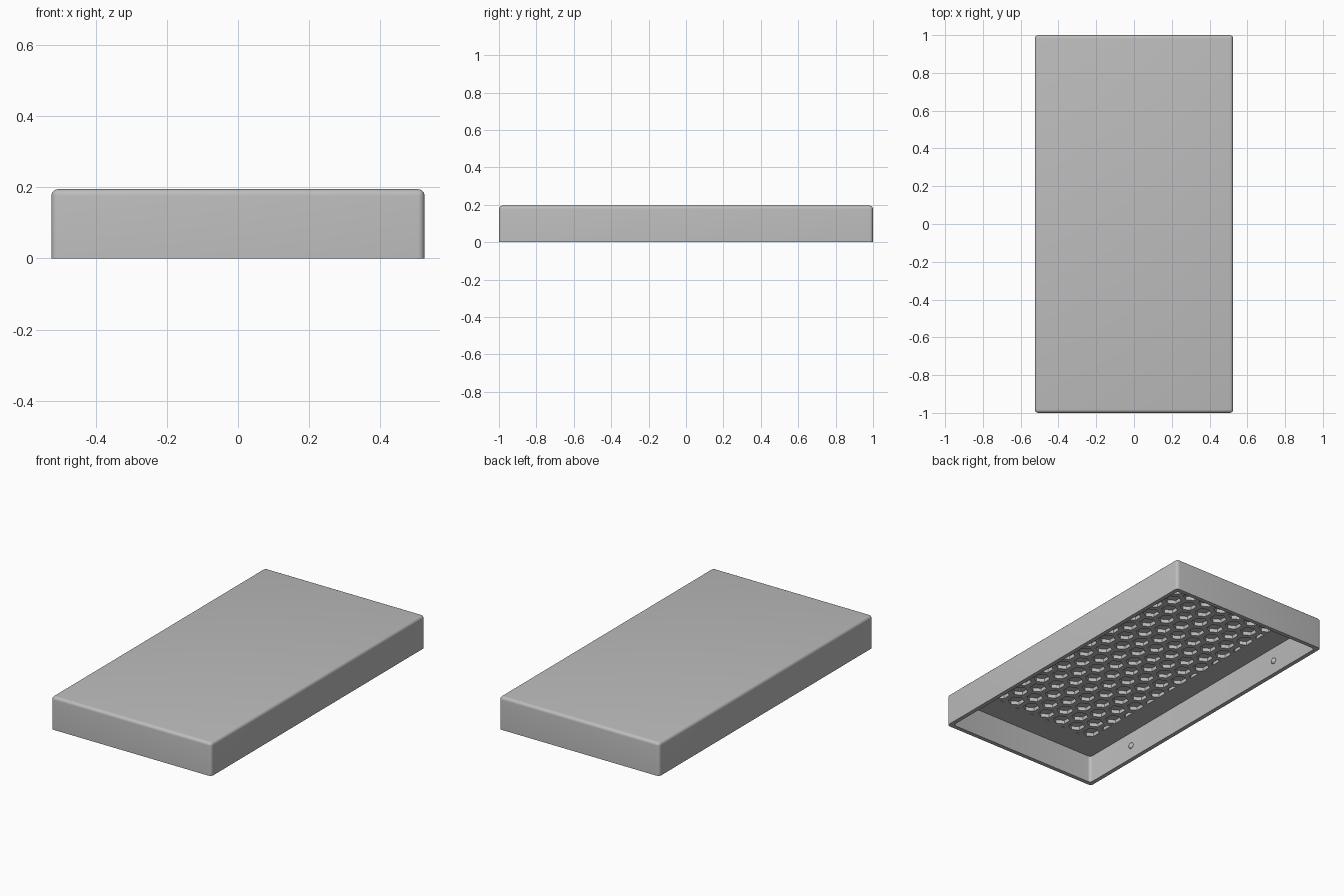
import bpy
import bmesh
from math import pi, sin, cos
from mathutils import Matrix

if "Cube" in bpy.data.objects:
    bpy.data.objects.remove(bpy.data.objects["Cube"], do_unlink=True)

HALF_X, HALF_Y, HEIGHT = 0.525, 1.0, 0.195
WALL, CEILING, ROUND = 0.025, 0.165, 0.018

grey = bpy.data.materials.new("plain_grey")
grey.use_nodes = True
grey.diffuse_color = (0.51, 0.51, 0.51, 1)
grey.node_tree.nodes["Principled BSDF"].inputs["Base Color"].default_value = grey.diffuse_color


def make_object(name, bm):
    bmesh.ops.recalc_face_normals(bm, faces=bm.faces)
    mesh = bpy.data.meshes.new(name)
    bm.to_mesh(mesh)
    bm.free()
    mesh.materials.append(grey)
    obj = bpy.data.objects.new(name, mesh)
    bpy.context.collection.objects.link(obj)
    return obj


def box(name, half_x, half_y, low, high, radius=0, round_top=False):
    """Box with rounded upright edges and, if asked, a rounded top rim."""
    bm = bmesh.new()
    place = Matrix.Translation((0, 0, (low + high) / 2)) @ Matrix.Diagonal(
        (2 * half_x, 2 * half_y, high - low, 1))
    bmesh.ops.create_cube(bm, size=1, matrix=place)
    if radius:
        middle = (low + high) / 2
        edges = [e for e in bm.edges
                 if abs(e.verts[0].co.z - e.verts[1].co.z) > 0.01
                 or (round_top and e.verts[0].co.z > middle)]
        bmesh.ops.bevel(bm, geom=edges, offset=radius, segments=5,
                        profile=0.5, affect='EDGES')
    return make_object(name, bm)


def hex_field(name, pitch, side, low, high):
    """Staggered rows of hexagonal prisms."""
    bm = bmesh.new()
    for row in range(-9, 10):
        shift = pitch / 2 if row % 2 else 0
        for col in range(-4, 4 if row % 2 else 5):
            cx, cy = col * pitch + shift, row * pitch * sin(pi / 3)
            ring = [bm.verts.new((cx + side * sin(k * pi / 3),
                                  cy + side * cos(k * pi / 3), low))
                    for k in range(6)]
            face = bm.faces.new(ring)
            grown = bmesh.ops.extrude_face_region(bm, geom=[face])["geom"]
            for v in grown:
                if isinstance(v, bmesh.types.BMVert):
                    v.co.z = high
    return make_object(name, bm)


def boolean(obj, other, operation):
    mod = obj.modifiers.new(operation.title(), 'BOOLEAN')
    mod.object = other
    mod.operation = operation
    mod.solver = 'EXACT'
    other.hide_render = True


def bake(obj):
    """Turn the modifier result into plain mesh."""
    bpy.context.view_layer.update()
    graph = bpy.context.evaluated_depsgraph_get()
    mesh = bpy.data.meshes.new_from_object(obj.evaluated_get(graph))
    obj.modifiers.clear()
    obj.data = mesh


def smooth(obj):
    bpy.ops.object.select_all(action='DESELECT')
    obj.select_set(True)
    bpy.context.view_layer.objects.active = obj
    bpy.ops.object.shade_smooth_by_angle(angle=0.6)


# Open-bottomed cover
cover = box("cover", HALF_X, HALF_Y, 0, HEIGHT, ROUND, True)
cavity = box("cavity_cutter", HALF_X - WALL, HALF_Y - WALL, -0.1, CEILING, ROUND)

# Honeycomb pockets under the ceiling, trimmed to a rectangle
pockets = hex_field("pocket_cutter", 0.11, 0.046, CEILING - 0.02, CEILING + 0.022)
trim = box("pocket_trim", 0.365, 0.82, 0, HEIGHT)
boolean(pockets, trim, 'INTERSECT')
bake(pockets)
boolean(cover, cavity, 'DIFFERENCE')
boolean(cover, pockets, 'DIFFERENCE')
bake(cover)
smooth(cover)
for helper in (cavity, pockets, trim):
    bpy.data.objects.remove(helper, do_unlink=True)

# Small round catches on the long inner walls
for side, side_name in ((1, "left"), (-1, "right")):
    for end, end_name in ((-1, "front"), (1, "back")):
        bm = bmesh.new()
        place = Matrix.Translation((side * (HALF_X - WALL), end * 0.62, 0.08)) @ \
            Matrix.Diagonal((0.7, 1, 1, 1)) @ Matrix.Rotation(pi / 2, 4, 'Y')
        bmesh.ops.create_uvsphere(bm, u_segments=20, v_segments=12,
                                  radius=0.018, matrix=place)
        smooth(make_object(f"{end_name}_{side_name}_catch", bm))
